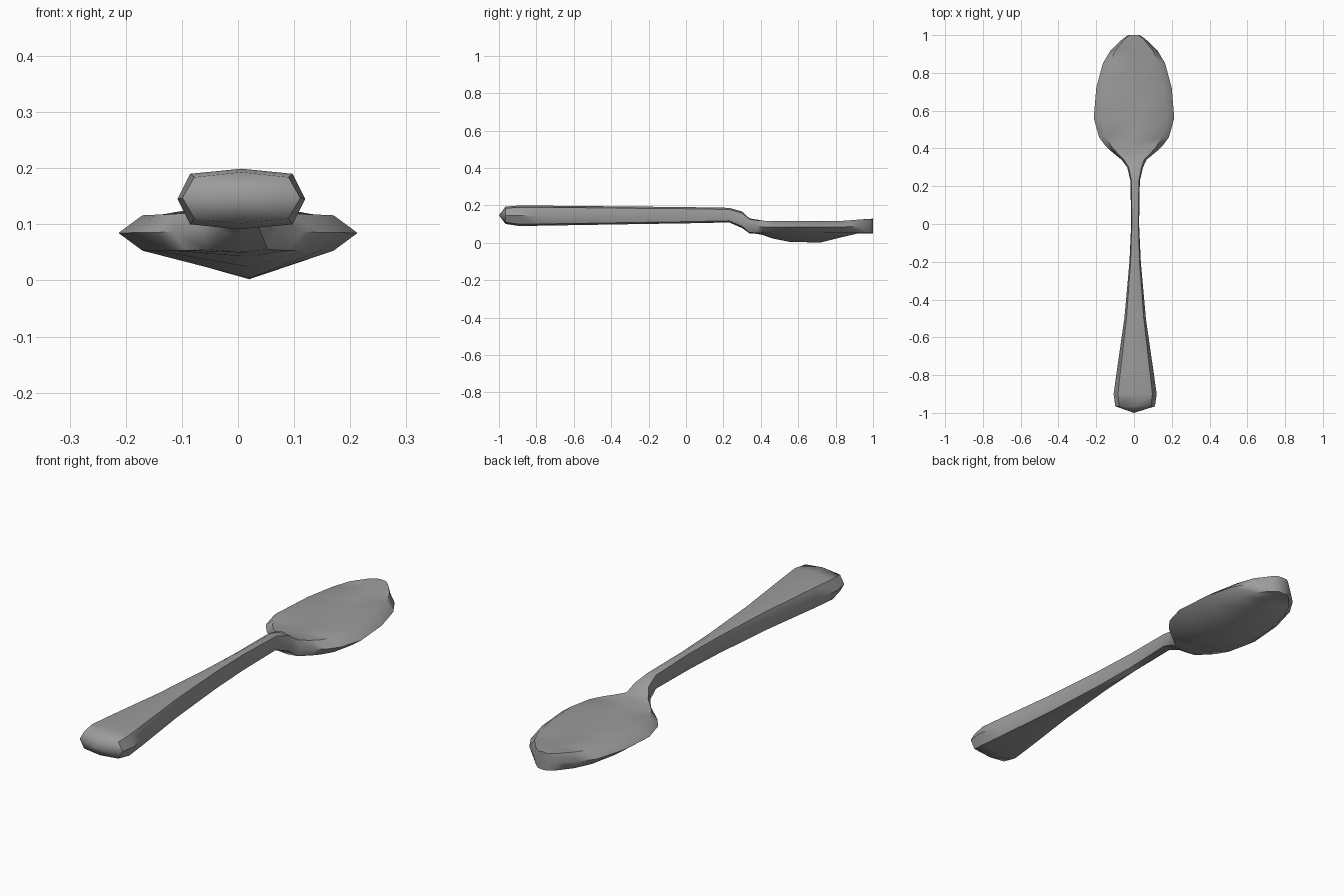
import bpy
import bmesh
import math

default_cube = bpy.data.objects.get("Cube")
if default_cube:
    bpy.data.objects.remove(default_cube, do_unlink=True)


def make_material(name, color):
    material = bpy.data.materials.new(name)
    material.use_nodes = True
    material.diffuse_color = color
    shader = material.node_tree.nodes["Principled BSDF"]
    shader.inputs["Base Color"].default_value = color
    return material


def section(y, half_width, top, bottom, crest, keel, shift, keel_shift):
    """Eight-sided cross-section: side points, shoulders, crest and keel."""
    middle = (top + bottom) / 2
    shoulder = half_width * 0.8
    outline = [
        (-half_width, middle), (-shoulder, top), (0, crest), (shoulder, top),
        (half_width, middle), (shoulder, bottom), (keel_shift, keel), (-shoulder, bottom),
    ]
    return [(x + shift, y, z) for x, z in outline]


def loft(name, sections, start_point, end_point, material):
    """Skin a row of closed sections, and close each end with a fan."""
    bm = bmesh.new()
    rings = [[bm.verts.new(point) for point in ring] for ring in sections]
    for near, far in zip(rings, rings[1:]):
        for i in range(len(near)):
            j = (i + 1) % len(near)
            bm.faces.new((near[i], near[j], far[j], far[i]))
    for ring, point in ((rings[0], start_point), (rings[-1], end_point)):
        tip = bm.verts.new(point)
        for i in range(len(ring)):
            bm.faces.new((ring[i], ring[(i + 1) % len(ring)], tip))
    bmesh.ops.recalc_face_normals(bm, faces=bm.faces[:])
    mesh = bpy.data.meshes.new(name)
    bm.to_mesh(mesh)
    bm.free()
    mesh.materials.append(material)
    obj = bpy.data.objects.new(name, mesh)
    bpy.context.collection.objects.link(obj)
    bpy.ops.object.select_all(action="DESELECT")
    obj.select_set(True)
    bpy.context.view_layer.objects.active = obj
    bpy.ops.object.shade_smooth_by_angle(angle=math.radians(50))
    return obj


steel = make_material("grey steel", (0.33, 0.33, 0.33, 1))

# Handle stations: y, half width, upper shoulder, lower shoulder
handle = [
    (-0.965, 0.105, 0.184, 0.11),
    (-0.9, 0.114, 0.19, 0.1),
    (-0.8, 0.1, 0.19, 0.1),
    (-0.5, 0.057, 0.187, 0.105),
    (-0.2, 0.03, 0.184, 0.11),
    (0.0, 0.021, 0.182, 0.113),
    (0.23, 0.025, 0.178, 0.118),
    (0.3, 0.042, 0.158, 0.088),
]

# Bowl stations: y, half width, upper shoulder, lower shoulder, crest, keel
bowl = [
    (0.34, 0.066, 0.126, 0.055, 0.13, 0.05),
    (0.38, 0.115, 0.12, 0.053, 0.124, 0.048),
    (0.41, 0.148, 0.118, 0.053, 0.118, 0.042),
    (0.46, 0.185, 0.117, 0.053, 0.114, 0.024),
    (0.56, 0.213, 0.116, 0.053, 0.111, 0.004),
    (0.72, 0.2, 0.116, 0.053, 0.111, 0.002),
    (0.85, 0.165, 0.118, 0.053, 0.115, 0.034),
    (0.92, 0.123, 0.124, 0.053, 0.124, 0.05),
    (0.98, 0.06, 0.127, 0.052, 0.128, 0.05),
    (1.0, 0.03, 0.127, 0.052, 0.129, 0.05),
]

rings = [section(y, w, top, bottom, top + 0.009, bottom - 0.009, 0.006, -0.006)
         for y, w, top, bottom in handle]
rings += [section(*station, 0, 0.02 if station[1] > 0.1 else 0) for station in bowl]

# One continuous skin from the pointed handle end to the blunt bowl tip
loft("spoon", rings, (0, -1, 0.147), (0, 1, 0.09), steel)
